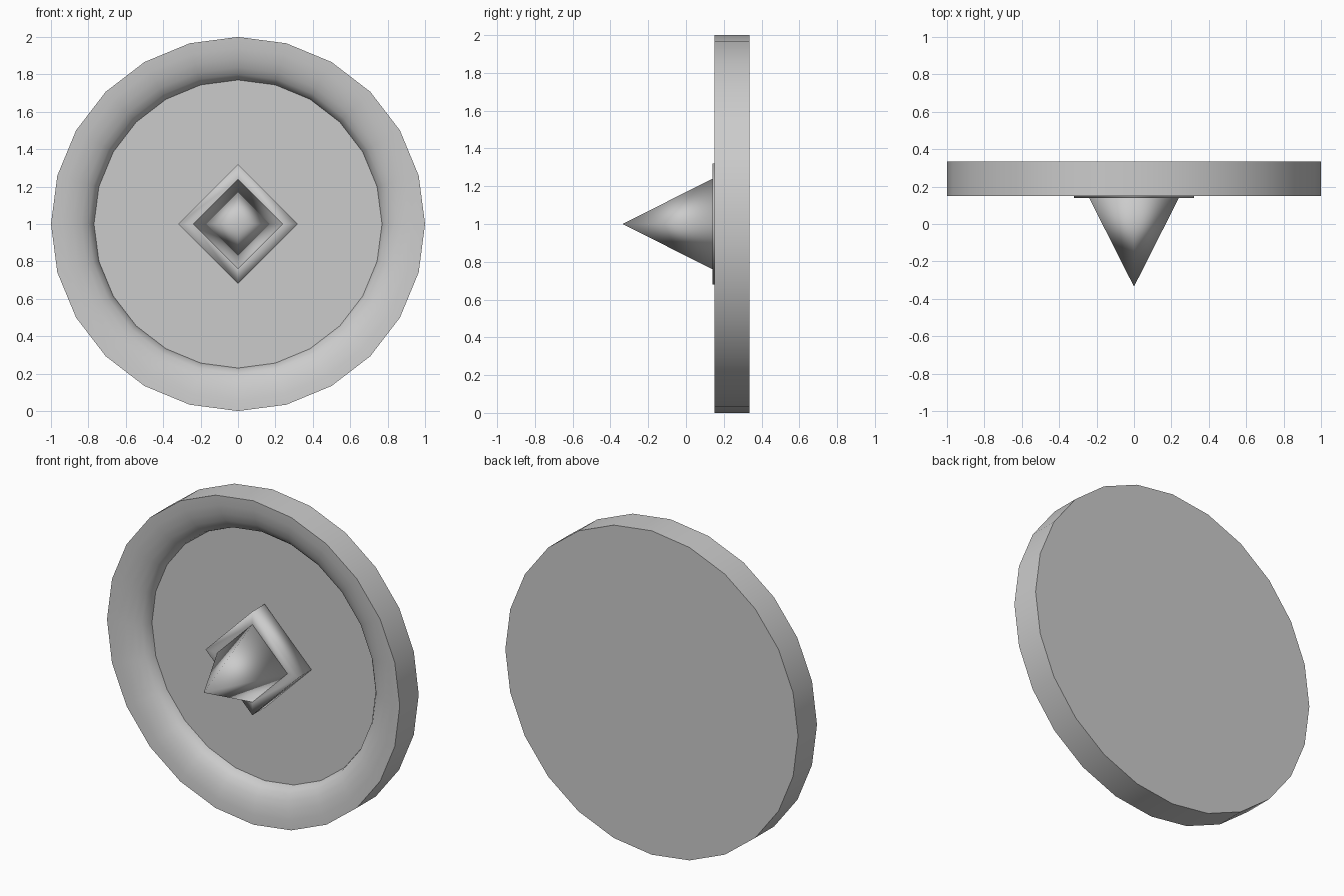
import bpy
import bmesh
from math import sin, cos, pi, radians

if "Cube" in bpy.data.objects:
    bpy.data.objects.remove(bpy.data.objects["Cube"])

GREY = (0.6, 0.6, 0.6, 1)
metal = bpy.data.materials.new("plain_grey")
metal.use_nodes = True
metal.diffuse_color = GREY
metal.node_tree.nodes["Principled BSDF"].inputs["Base Color"].default_value = GREY

CENTRE_Z = 1.0


def turned(name, profile, sides, sharp_angle=None):
    """Turn a (radius, y) profile around the front-to-back axis; radius 0 closes to a point."""
    bm = bmesh.new()
    rings = []
    for r, y in profile:
        count = sides if r > 0 else 1
        rings.append([bm.verts.new((r * sin(2 * pi * i / sides), y,
                                    CENTRE_Z + r * cos(2 * pi * i / sides)))
                      for i in range(count)])
    for a, b in zip(rings, rings[1:]):
        for i in range(sides):
            j = (i + 1) % sides
            corners = [a[i % len(a)], a[j % len(a)], b[j % len(b)], b[i % len(b)]]
            bm.faces.new(list(dict.fromkeys(corners)))
    # Flat caps where the profile ends in an open ring
    for ring in (rings[0], rings[-1]):
        if len(ring) > 1:
            bm.faces.new(ring)
    bmesh.ops.recalc_face_normals(bm, faces=bm.faces)
    mesh = bpy.data.meshes.new(name)
    bm.to_mesh(mesh)
    bm.free()
    mesh.materials.append(metal)
    obj = bpy.data.objects.new(name, mesh)
    bpy.context.collection.objects.link(obj)
    bpy.ops.object.select_all(action='DESELECT')
    obj.select_set(True)
    bpy.context.view_layer.objects.active = obj
    if sharp_angle is None:
        bpy.ops.object.shade_smooth()
    else:
        bpy.ops.object.shade_smooth_by_angle(angle=radians(sharp_angle))
    return obj


# Round body: flat back, straight edge, rounded lip falling to a flat floor
BACK, FRONT, FLOOR = 0.335, 0.15, 0.26
STEPS = 6
lip = [(1 - 0.23 * sin(t), FRONT + (FLOOR - FRONT) * (1 - cos(t)))
       for t in (k * pi / 2 / STEPS for k in range(STEPS + 1))]
turned("shield_body", [(1, BACK)] + lip, 24, 40)

# Square block under the spike, softly shaded
turned("spike_base", [(0.32, FLOOR + 0.01), (0.32, 0.14), (0.24, 0.14)], 4)

# Four-sided central spike
turned("spike", [(0.24, 0.14), (0, -0.335)], 4)
